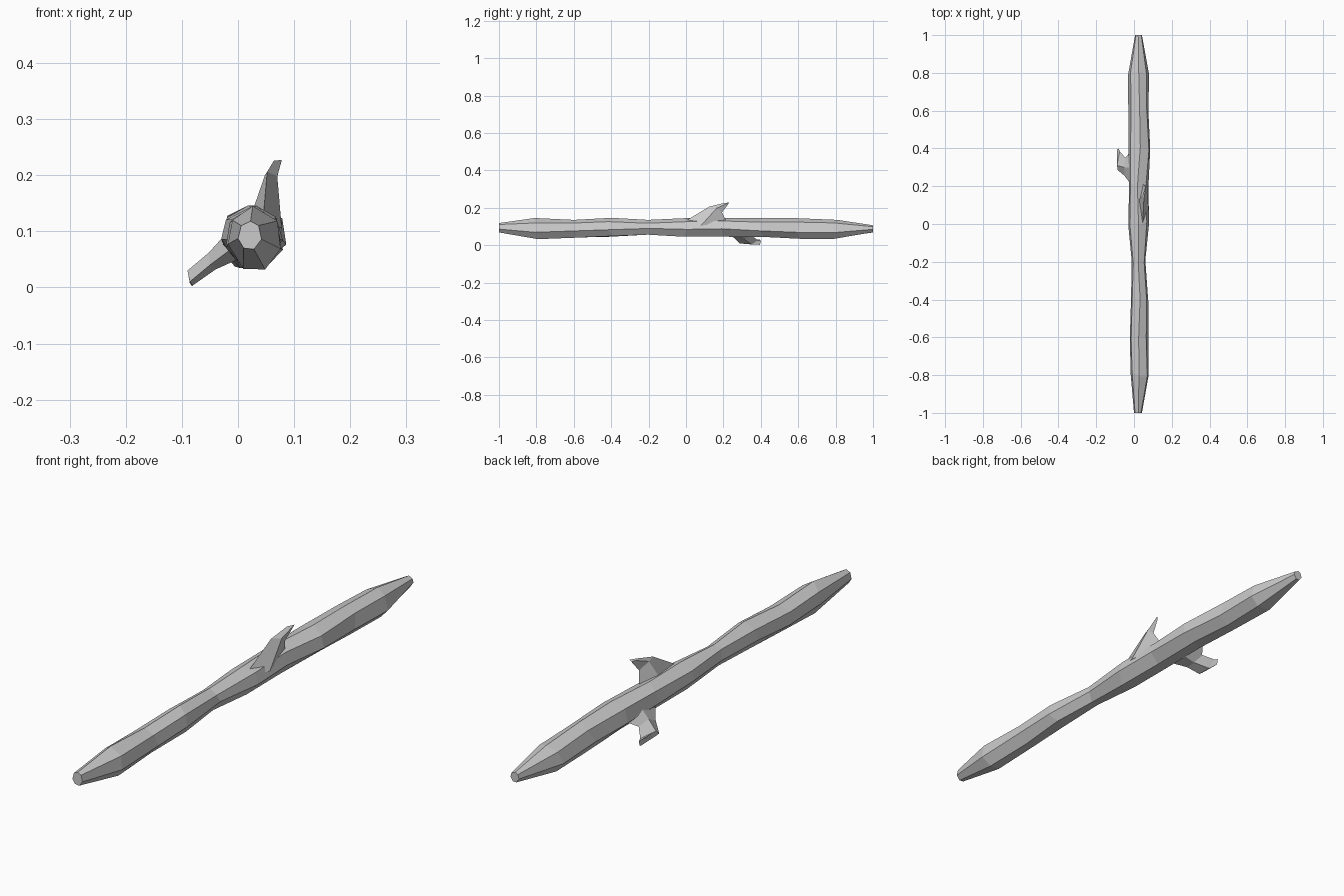
import bpy, bmesh, math, random
from mathutils import Vector
random.seed(4)

def loft(name, rings):
    """Skin equal-sized point rings, capped at both ends, with flat faces."""
    bm = bmesh.new()
    vs = [[bm.verts.new(p) for p in r] for r in rings]
    n = len(rings[0])
    for a, b in zip(vs, vs[1:]):
        for i in range(n):
            j = (i + 1) % n
            bm.faces.new((a[i], a[j], b[j], b[i]))
    bm.faces.new(vs[0])
    bm.faces.new(vs[-1])
    bmesh.ops.recalc_face_normals(bm, faces=bm.faces)
    me = bpy.data.meshes.new(name)
    bm.to_mesh(me)
    bm.free()
    ob = bpy.data.objects.new(name, me)
    bpy.context.collection.objects.link(ob)
    return ob

# Knobbly main branch: y, x min, x max, z min, z max per ring
sections = [
    (-1.0, 0.0, .042, .068, .118), (-.8, -.018, .076, .032, .145),
    (-.6, -.022, .076, .040, .135), (-.4, -.016, .076, .045, .146),
    (-.2, -.012, .060, .056, .135), (0, -.030, .080, .045, .144),
    (.2, -.026, .076, .045, .146), (.4, -.030, .086, .044, .146),
    (.6, -.030, .076, .034, .144), (.8, -.032, .080, .034, .135),
    (1.0, .006, .042, .068, .106)]
SIDES = 7
rings = []
for k, (y, x0, x1, z0, z1) in enumerate(sections):
    end = k in (0, len(sections) - 1)
    pts = []
    for i in range(SIDES):
        a = math.tau * i / SIDES + math.pi / 2 + random.uniform(-.12, .12)
        pts.append((math.cos(a), math.sin(a)))
    lo = [min(p[c] for p in pts) for c in (0, 1)]
    hi = [max(p[c] for p in pts) for c in (0, 1)]
    rings.append([Vector((x0 + (x1 - x0) * (p[0] - lo[0]) / (hi[0] - lo[0]),
                          y if end else y + random.uniform(-.015, .015),
                          z0 + (z1 - z0) * (p[1] - lo[1]) / (hi[1] - lo[1])))
                  for p in pts])
loft("main_branch", rings)

# Upper twig stub: leading, left, trailing, right corners per ring
loft("upper_twig", [
    [(.045, -.01, .125), (.022, .12, .125), (.045, .22, .12), (.078, .08, .105)],
    [(.052, .125, .206), (.048, .155, .200), (.064, .192, .175), (.070, .165, .198)],
    [(.064, .205, .226), (.064, .215, .222), (.072, .226, .219), (.078, .230, .227)]])

# Lower side twig stub
loft("lower_twig", [
    [(-.010, .20, .070), (-.022, .30, .095), (-.015, .39, .075), (.000, .30, .050)],
    [(-.050, .255, .040), (-.052, .30, .062), (-.045, .350, .050), (-.040, .31, .032)],
    [(-.086, .285, .010), (-.090, .31, .030), (-.076, .385, .026), (-.080, .35, .004)],
    [(-.086, .300, .008), (-.090, .395, .030), (-.080, .400, .022), (-.082, .395, .002)]])
